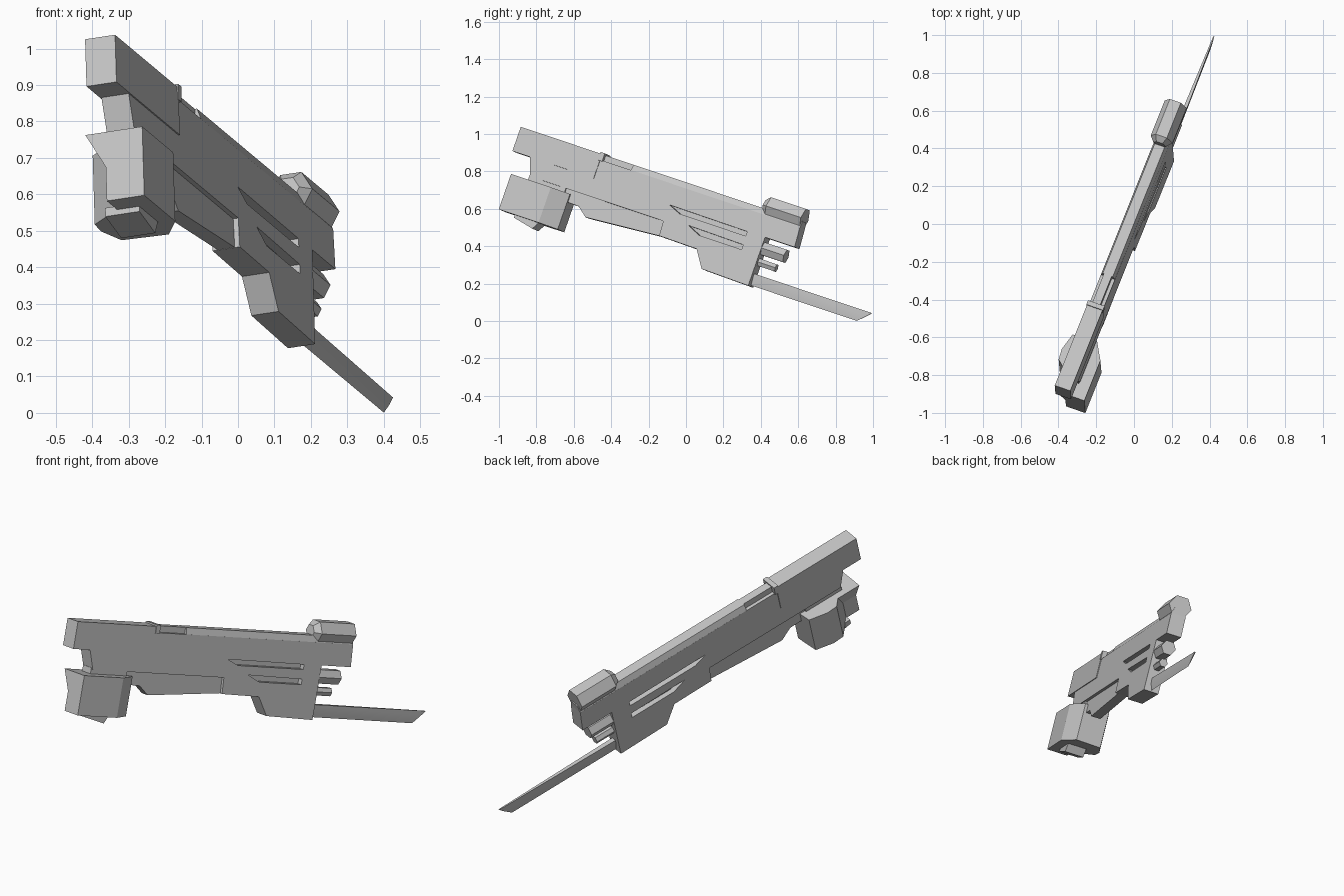
import bpy, bmesh, math
from mathutils import Matrix, Vector

if "Cube" in bpy.data.objects:
    bpy.data.objects.remove(bpy.data.objects["Cube"])

# Tilted frame: local x across, local y along the barrel, local z up
along = Vector((.355, .8865, -.297)).normalized()
across = along.cross(Vector((-.03, .324, .945))).normalized()
up = across.cross(along)
FRAME = Matrix((across, along, up)).transposed().to_4x4()
FRAME.translation = (-.02, 0, .67)

grey = bpy.data.materials.new("plain grey")
grey.use_nodes = True
GREY = (.55, .55, .55, 1)
grey.diffuse_color = GREY
grey.node_tree.nodes["Principled BSDF"].inputs["Base Color"].default_value = GREY


def finish(name, bm):
    bmesh.ops.recalc_face_normals(bm, faces=bm.faces)
    mesh = bpy.data.meshes.new(name)
    bm.to_mesh(mesh)
    bm.free()
    mesh.materials.append(grey)
    obj = bpy.data.objects.new(name, mesh)
    obj.matrix_world = FRAME
    bpy.context.collection.objects.link(obj)
    return obj


def loft(name, rings):
    """Skin matching rings of points and cap both ends."""
    bm = bmesh.new()
    rows = [[bm.verts.new(p) for p in ring] for ring in rings]
    n = len(rows[0])
    for a, b in zip(rows, rows[1:]):
        for i in range(n):
            j = (i + 1) % n
            bm.faces.new((a[i], a[j], b[j], b[i]))
    bm.faces.new(rows[0])
    bm.faces.new(rows[-1])
    return finish(name, bm)


def side_plate(name, outline, lo, hi):
    """Side outline (along, up) given a thickness across."""
    return loft(name, [[(x, y, z) for y, z in outline] for x in (lo, hi)])


def bar(name, section, start, end):
    """Cross-section (across, up) run along the barrel."""
    return loft(name, [[(x, y, z) for x, z in section] for y in (start, end)])


def box(name, x, y, z):
    return bar(name, [(x[0], z[0]), (x[1], z[0]), (x[1], z[1]), (x[0], z[1])], *y)


def hex_barrel(name, height, rings):
    """Six-sided tube from (along, radius) rings."""
    angles = [math.radians(60 * i) for i in range(6)]
    return loft(name, [[(r * math.cos(a), y, height + r * math.sin(a)) for a in angles]
                       for y, r in rings])


# Main body with handguard and foregrip
T = .04
body = side_plate("body", [
    (-.9, -.07), (-.863, -.168), (-.06, -.168), (-.055, -.25), (.172, -.253),
    (.237, -.346), (.52, -.352), (.52, -.078), (.698, -.078), (.69, .035), (-.9, .035)], -T, T)

# Slots pocketed into both sides
slots = {"upper_slot": [(-.056, -.076), (.413, -.079), (.413, -.104), (.014, -.104)],
         "lower_slot": [(.085, -.148), (.416, -.153), (.416, -.18), (.16, -.18)]}
for name, outline in slots.items():
    for side in (-1, 1):
        cutter = side_plate(name, outline, side * .012, side * .08)
        cutter.hide_render = True
        mod = body.modifiers.new(name, "BOOLEAN")
        mod.operation = "DIFFERENCE"
        mod.solver = "EXACT"
        mod.object = cutter
        bpy.context.view_layer.objects.active = body
        bpy.ops.object.modifier_apply(modifier=name)
        bpy.data.objects.remove(cutter)

# Chamfered top cover and the narrow ridge behind it
bar("top_cover", [(-T, .034), (T, .034), (.028, .067), (-.028, .067)], -.33, .69)
box("top_ridge", (-.022, .022), (-.53, -.32), (.03, .067))

# Rear block and the raised rib at its front end
box("rear_block", (-.044, .044), (-1.005, -.515), (-.07, .067))
box("rear_rib", (-.047, .047), (-.525, -.5), (.03, .075))

# Thin lower receiver
side_plate("lower_receiver", [
    (-.86, -.16), (-.86, -.2), (-.64, -.235), (-.551, -.237), (-.493, -.281),
    (-.05, -.249), (-.05, -.16)], -.025, .025)

# Magazine: angular plan, with a flared wedge and a foot
plan = [(.095, -.95), (.095, -.71), (.04, -.615), (-.095, -.625),
        (-.12, -.72), (-.115, -.78), (-.015, -.87), (-.015, -.95)]
loft("magazine", [[(x, y, z) for x, y in plan] for z in (-.39, -.19)])
bar("magazine_wedge", [(-.01, -.19), (-.072, -.19), (-.01, -.3)], -.95, -.77)
box("magazine_mount", (-.035, .035), (-.87, -.65), (-.2, -.16))
side_plate("magazine_foot", [(-.87, -.38), (-.87, -.405), (-.75, -.43), (-.72, -.38)], -.05, .05)

# Barrels
hex_barrel("top_barrel", .082, [(.445, .035), (.475, .062), (.685, .062)])
hex_barrel("main_barrel", -.138, [(.5, .04), (.655, .04)])
hex_barrel("small_barrel", -.214, [(.5, .023), (.625, .023)])

# Blade: thick spine thinning to the lower edge and the tip
def blade_ring(y_top, y_low, half):
    return [(-half, y_top, -.28), (half, y_top, -.28), (half * .8, y_top * .6 + y_low * .4, -.308),
            (0, y_low, -.345), (-half * .8, y_top * .6 + y_low * .4, -.308)]


blade = loft("blade", [blade_ring(.5, .5, .014), blade_ring(1.225, 1.157, .003)])
bpy.ops.object.select_all(action="DESELECT")
blade.select_set(True)
bpy.context.view_layer.objects.active = blade
bpy.ops.object.shade_smooth_by_angle(angle=math.radians(35))
